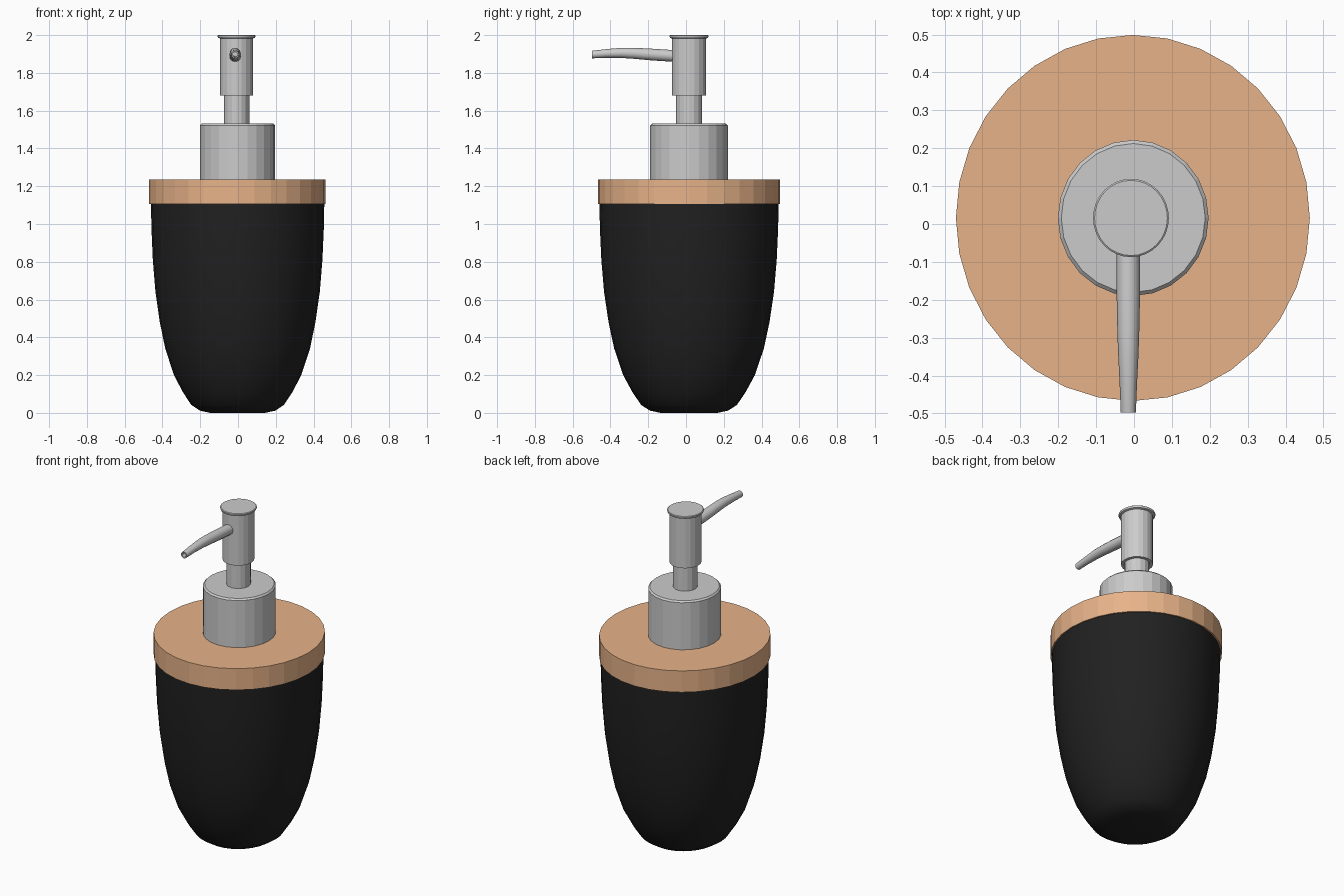
import bpy, bmesh, math
from mathutils import Vector

if "Cube" in bpy.data.objects:
    bpy.data.objects.remove(bpy.data.objects["Cube"])

YS = 1.034  # the whole model is slightly deeper than wide


def material(name, rgb):
    m = bpy.data.materials.new(name)
    m.diffuse_color = (*rgb, 1)
    m.use_nodes = True
    m.node_tree.nodes["Principled BSDF"].inputs["Base Color"].default_value = m.diffuse_color
    return m


def finish(name, bm, angle, mat=None):
    bmesh.ops.recalc_face_normals(bm, faces=bm.faces)
    me = bpy.data.meshes.new(name)
    bm.to_mesh(me)
    bm.free()
    ob = bpy.data.objects.new(name, me)
    bpy.context.collection.objects.link(ob)
    if mat:
        me.materials.append(mat)
    bpy.ops.object.select_all(action='DESELECT')
    ob.select_set(True)
    bpy.context.view_layer.objects.active = ob
    bpy.ops.object.shade_smooth_by_angle(angle=math.radians(angle))
    return ob


def skin(bm, rings):
    """Bridge rings of points and cap both ends."""
    loops = [[bm.verts.new(p) for p in r] for r in rings]
    n = len(loops[0])
    for a, b in zip(loops, loops[1:]):
        for i in range(n):
            j = (i + 1) % n
            bm.faces.new((a[i], a[j], b[j], b[i]))
    bm.faces.new(loops[0])
    bm.faces.new(loops[-1])


def lathe(name, profile, cx, sides, angle, mat=None):
    bm = bmesh.new()
    skin(bm, [[(cx + r * math.cos(2 * math.pi * i / sides),
                0.016 + r * YS * math.sin(2 * math.pi * i / sides), z)
               for i in range(sides)] for r, z in profile])
    return finish(name, bm, angle, mat)


black = material("matte_black", (0.015, 0.015, 0.015))
wood = material("wood", (0.8, 0.45, 0.25))

# Rounded bottle
lathe("bottle", [(0.145, 0), (0.2, 0.012), (0.245, 0.042), (0.29, 0.11), (0.337, 0.2),
                 (0.383, 0.34), (0.412, 0.48), (0.435, 0.64), (0.449, 0.81),
                 (0.456, 0.97), (0.459, 1.108)], -0.002, 32, 40, black)

# Wooden lid
lathe("lid", [(0.467, 1.106), (0.467, 1.236)], -0.003, 32, 5, wood)

# Pump collar with a softened top edge
lathe("collar", [(0.199, 1.234), (0.199, 1.522), (0.19, 1.531)], -0.002, 24, 5)

# Pump stem
lathe("stem", [(0.067, 1.528), (0.067, 1.71)], -0.007, 16, 5)

# Pump head, recessed underneath, with a thin flared cap
lathe("pump_head", [(0.07, 1.7), (0.07, 1.68), (0.087, 1.68), (0.087, 1.984)], -0.008, 20, 5)
lathe("head_cap", [(0.088, 1.982), (0.097, 1.986), (0.1, 1.992), (0.1, 1.997), (0.096, 2.0)],
      -0.008, 32, 30)

# Tapered, gently arched spout with a hollow tip: (y, z, radius)
path = [(-0.04, 1.888, 0.031), (-0.18, 1.897, 0.031), (-0.28, 1.904, 0.029),
        (-0.34, 1.906, 0.027), (-0.42, 1.903, 0.023), (-0.498, 1.897, 0.02),
        (-0.498, 1.897, 0.013), (-0.45, 1.9, 0.013)]
bm = bmesh.new()
skin(bm, [[(-0.015 + r * math.cos(2 * math.pi * i / 12), y, z + r * math.sin(2 * math.pi * i / 12))
           for i in range(12)] for y, z, r in path])
finish("spout", bm, 35)
